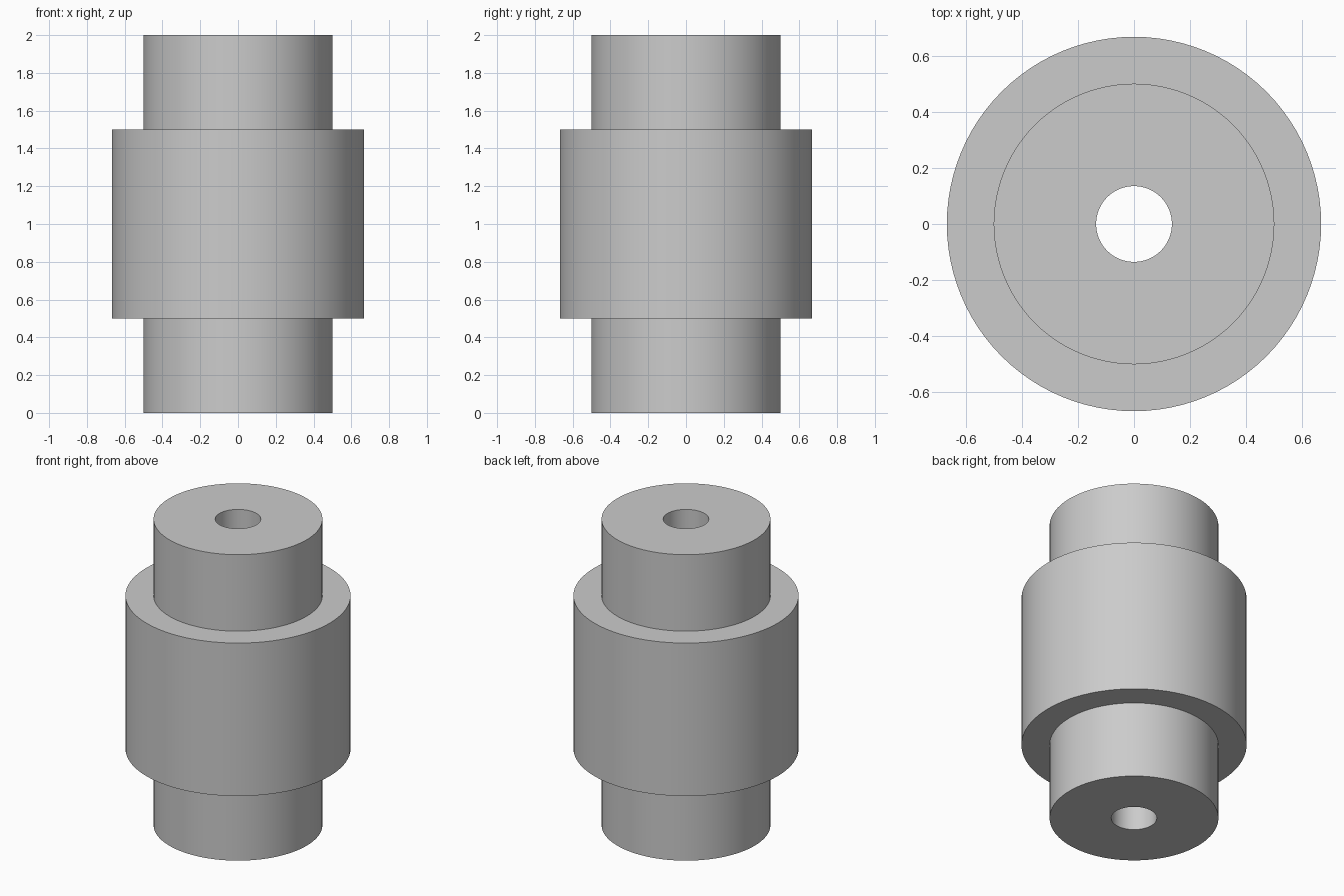
import bpy
import bmesh
import math

if "Cube" in bpy.data.objects:
    bpy.data.objects.remove(bpy.data.objects["Cube"], do_unlink=True)

SEGMENTS = 96
BORE, NECK, COLLAR = 0.135, 0.5, 0.667
HEIGHT, COLLAR_BOTTOM, COLLAR_TOP = 2.0, 0.5, 1.5

grey = bpy.data.materials.new("light grey")
grey.use_nodes = True
color = (0.6, 0.6, 0.6, 1)
grey.diffuse_color = color
grey.node_tree.nodes["Principled BSDF"].inputs["Base Color"].default_value = color


def lathe(name, profile, material):
    """Revolve a closed (radius, z) profile around the z axis."""
    bm = bmesh.new()
    verts = [bm.verts.new((r, 0, z)) for r, z in profile]
    edges = [bm.edges.new((v, verts[(i + 1) % len(verts)])) for i, v in enumerate(verts)]
    bmesh.ops.spin(bm, geom=verts + edges, cent=(0, 0, 0), axis=(0, 0, 1),
                   angle=math.tau, steps=SEGMENTS, use_merge=True)
    bmesh.ops.remove_doubles(bm, verts=bm.verts, dist=0.0001)
    bmesh.ops.recalc_face_normals(bm, faces=bm.faces)
    mesh = bpy.data.meshes.new(name)
    bm.to_mesh(mesh)
    bm.free()
    mesh.materials.append(material)
    obj = bpy.data.objects.new(name, mesh)
    bpy.context.collection.objects.link(obj)
    bpy.ops.object.select_all(action="DESELECT")
    obj.select_set(True)
    bpy.context.view_layer.objects.active = obj
    bpy.ops.object.shade_smooth_by_angle(angle=math.radians(30))
    return obj


# Stepped bushing: neck, wide collar, neck, with a bore right through
lathe("stepped_bushing", [
    (BORE, 0), (NECK, 0),
    (NECK, COLLAR_BOTTOM), (COLLAR, COLLAR_BOTTOM),
    (COLLAR, COLLAR_TOP), (NECK, COLLAR_TOP),
    (NECK, HEIGHT), (BORE, HEIGHT),
], grey)
